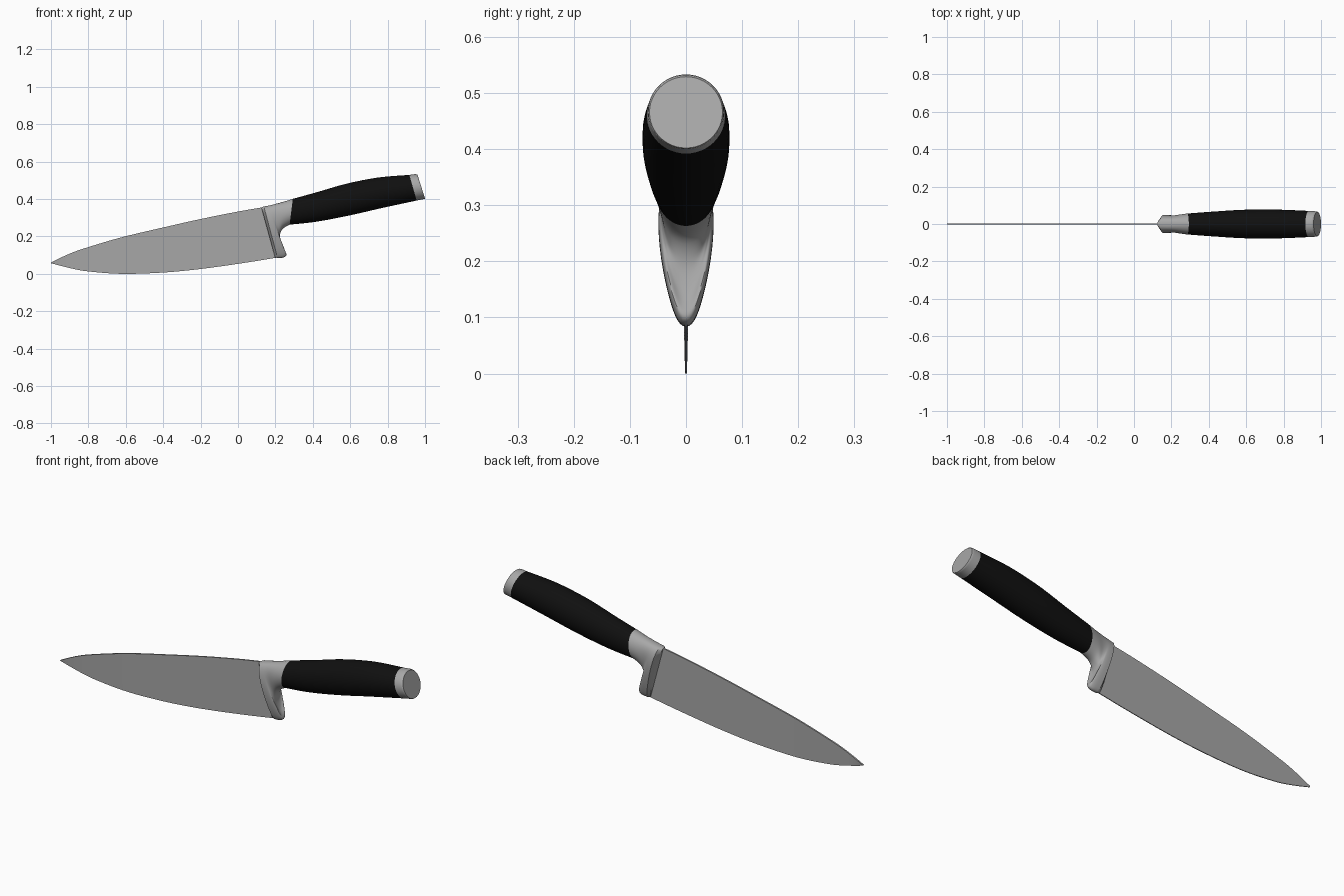
import bpy, bmesh, math

if "Cube" in bpy.data.objects:
    bpy.data.objects.remove(bpy.data.objects["Cube"], do_unlink=True)


def material(name, value, roughness):
    m = bpy.data.materials.new(name)
    m.use_nodes = True
    col = (value, value, value, 1)
    m.diffuse_color = col
    bsdf = m.node_tree.nodes["Principled BSDF"]
    bsdf.inputs["Base Color"].default_value = col
    bsdf.inputs["Roughness"].default_value = roughness
    return m


STEEL = material("steel grey", 0.39, 0.4)
BLACK = material("grip black", 0.005, 0.6)


def smooth_stations(st, steps):
    """Catmull-Rom interpolation between stations."""
    out = []
    for i in range(len(st) - 1):
        p0, p1, p2, p3 = st[max(i - 1, 0)], st[i], st[i + 1], st[min(i + 2, len(st) - 1)]
        for s in range(steps):
            t = s / steps
            out.append(tuple(
                0.5 * (2 * b + (c - a) * t + (2 * a - 5 * b + 4 * c - d) * t * t
                       + (3 * b - a - 3 * c + d) * t ** 3)
                for a, b, c, d in zip(p0, p1, p2, p3)))
    return out + [st[-1]]


def loft(name, rings, mat, cap_start=True, cap_end=True):
    """Skin a list of closed rings into one object."""
    bm = bmesh.new()
    loops = [[bm.verts.new(p) for p in ring] for ring in rings]
    n = len(loops[0])
    for a, b in zip(loops, loops[1:]):
        for i in range(n):
            j = (i + 1) % n
            bm.faces.new((a[i], a[j], b[j], b[i]))
    if cap_start:
        bm.faces.new(loops[0][::-1])
    if cap_end:
        bm.faces.new(loops[-1])
    bmesh.ops.recalc_face_normals(bm, faces=bm.faces)
    me = bpy.data.meshes.new(name)
    bm.to_mesh(me)
    bm.free()
    me.materials.append(mat)
    ob = bpy.data.objects.new(name, me)
    bpy.context.collection.objects.link(ob)
    bpy.ops.object.select_all(action='DESELECT')
    ob.select_set(True)
    bpy.context.view_layer.objects.active = ob
    bpy.ops.object.shade_smooth_by_angle(angle=math.radians(35))
    return ob


def section(tx, tz, bx, bz, w, taper, n=48):
    """Oval between a top and a bottom point; taper narrows its lower end."""
    ring = []
    for i in range(n):
        a = 2 * math.pi * i / n
        s = (1 - math.cos(a)) / 2
        sn = math.sin(a)
        y = math.copysign(abs(sn) ** (1 - 0.4 * taper), sn) * w * (1 - taper * s)
        ring.append((tx + (bx - tx) * s, y, tz + (bz - tz) * s))
    return ring


# Blade: (spine x, spine z, edge x, edge z)
blade = smooth_stations([
    (-1.0, 0.061, -1.0, 0.057), (-0.9, 0.108, -0.9, 0.031),
    (-0.8, 0.143, -0.8, 0.013), (-0.62, 0.196, -0.62, 0.0),
    (-0.4, 0.248, -0.4, 0.007), (-0.2, 0.293, -0.2, 0.026),
    (0.0, 0.333, 0.03, 0.058), (0.14, 0.357, 0.215, 0.088)], 6)
loft("blade", [[(tx, -0.004, tz), (tx, 0.004, tz), (bx, 0.002, bz), (bx, -0.002, bz)]
               for tx, tz, bx, bz in blade], STEEL)

# Bolster: chamfered front face, finger lip, then blending to the oval grip
GRIP_START = (0.293, 0.401, 0.276, 0.263, 0.056, 0.0)
bolster = smooth_stations([
    (0.138, 0.360, 0.212, 0.084, 0.062, 0.5),
    (0.146, 0.361, 0.245, 0.088, 0.062, 0.52),
    (0.155, 0.363, 0.259, 0.105, 0.061, 0.55),
    (0.178, 0.368, 0.236, 0.145, 0.058, 0.55),
    (0.205, 0.375, 0.223, 0.195, 0.055, 0.4),
    (0.245, 0.386, 0.237, 0.238, 0.054, 0.15),
    GRIP_START], 5)
front_face = section(0.125, 0.355, 0.198, 0.088, 0.03, 0.5)
loft("bolster", [front_face] + [section(*s) for s in bolster], STEEL, cap_end=False)

# Grip
GRIP_END = (0.916, 0.529, 0.955, 0.392, 0.070, 0.0)
grip = smooth_stations([
    GRIP_START,
    (0.42, 0.436, 0.42, 0.279, 0.066, 0.0),
    (0.58, 0.482, 0.59, 0.311, 0.076, 0.0),
    (0.75, 0.515, 0.77, 0.352, 0.077, 0.0),
    GRIP_END], 8)
loft("grip", [section(*s) for s in grip], BLACK, False, False)

# Pommel cap with a slightly eased rim
cap = [GRIP_END,
       (0.948, 0.533, 0.990, 0.399, 0.068, 0.0),
       (0.956, 0.532, 0.997, 0.400, 0.067, 0.0),
       (0.960, 0.529, 1.0, 0.402, 0.065, 0.0)]
loft("pommel_cap", [section(*s) for s in cap], STEEL, cap_start=False)
